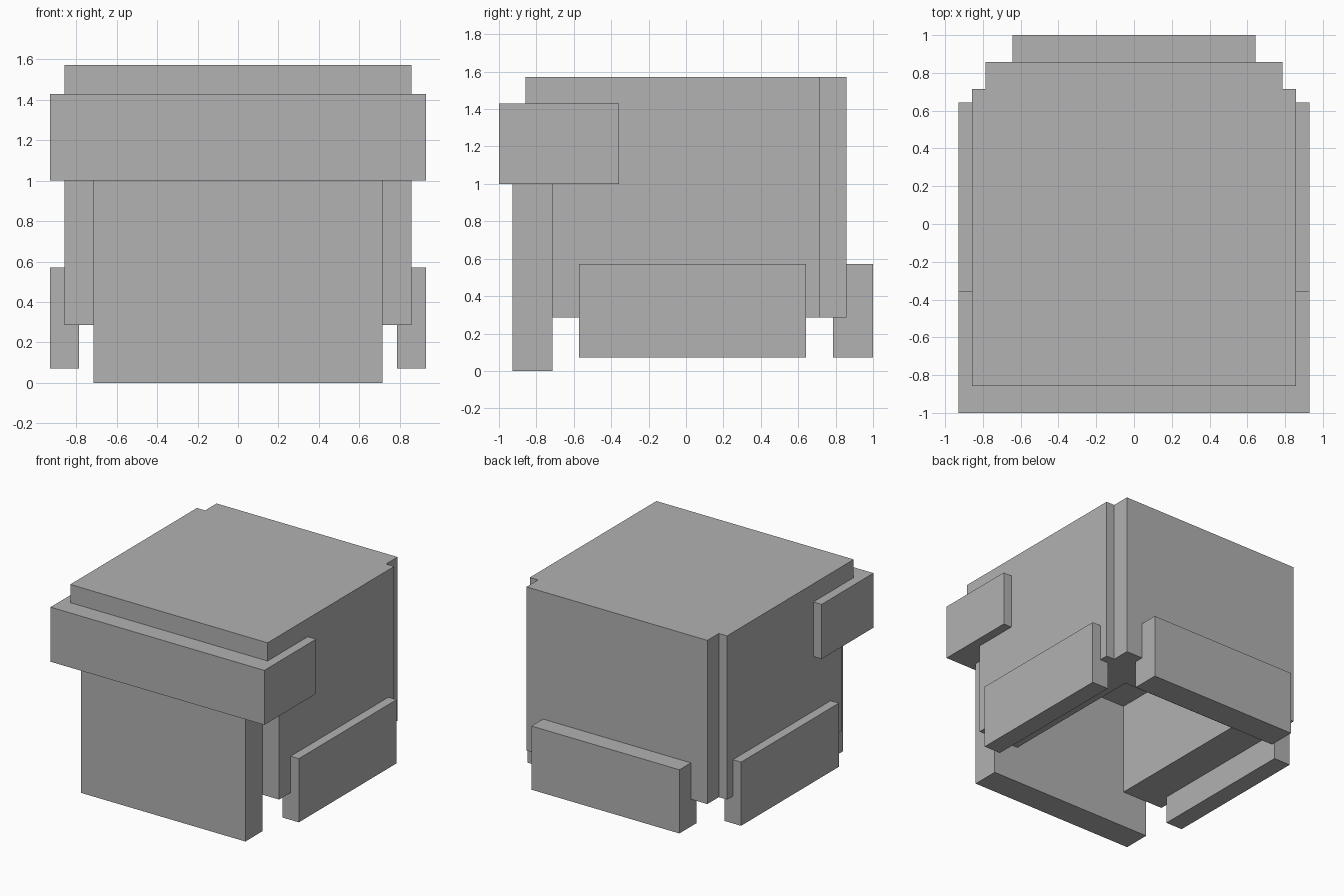
import bpy
import bmesh

cube = bpy.data.objects.get("Cube")
if cube:
    bpy.data.objects.remove(cube, do_unlink=True)

U = 1 / 14  # block grid unit

GREY = (0.445, 0.445, 0.445, 1)
grey = bpy.data.materials.new("plain grey")
grey.use_nodes = True
grey.diffuse_color = GREY
grey.node_tree.nodes["Principled BSDF"].inputs["Base Color"].default_value = GREY


def prism(name, outline, bottom, top):
    """Extrude a plan outline, given in grid units, from bottom to top."""
    bm = bmesh.new()
    face = bm.faces.new([bm.verts.new((x * U, y * U, bottom * U)) for x, y in outline])
    new = bmesh.ops.extrude_face_region(bm, geom=[face])["geom"]
    verts = [v for v in new if isinstance(v, bmesh.types.BMVert)]
    bmesh.ops.translate(bm, verts=verts, vec=(0, 0, (top - bottom) * U))
    bmesh.ops.recalc_face_normals(bm, faces=bm.faces)
    mesh = bpy.data.meshes.new(name)
    bm.to_mesh(mesh)
    bm.free()
    mesh.materials.append(grey)
    obj = bpy.data.objects.new(name, mesh)
    bpy.context.collection.objects.link(obj)
    return obj


def box(name, x, y, z):
    outline = [(x[0], y[0]), (x[1], y[0]), (x[1], y[1]), (x[0], y[1])]
    return prism(name, outline, *z)


def cut(target, cutter):
    cutter.hide_render = True
    mod = target.modifiers.new("cut", "BOOLEAN")
    mod.operation = "DIFFERENCE"
    mod.solver = "EXACT"
    mod.object = cutter
    bpy.context.view_layer.objects.active = target
    bpy.ops.object.modifier_apply(modifier=mod.name)
    bpy.data.objects.remove(cutter, do_unlink=True)


# Main body with stepped back corners
half = [(12, -12), (12, 10), (11, 10), (11, 12)]
outline = half + [(-x, y) for x, y in reversed(half)]
body = prism("body", outline, 4, 22)

# Recess under the front overhang, then the hollow open to below
cut(body, box("front_cutter", (-15, 15), (-15, -10), (0, 14)))
cut(body, box("hollow_cutter", (-7, 7), (-11, 7), (0, 14)))

# Front: tall plate and the band wrapping round the brow
box("front_plate", (-10, 10), (-13, -10), (0, 14))
box("brow_band", (-13, 13), (-14, -5), (14, 20))

# Lower skirt panels
box("back_panel", (-9, 9), (11, 14), (1, 8))
for side, x in (("left", (11, 13)), ("right", (-13, -11))):
    box(side + "_panel", x, (-8, 9), (1, 8))
